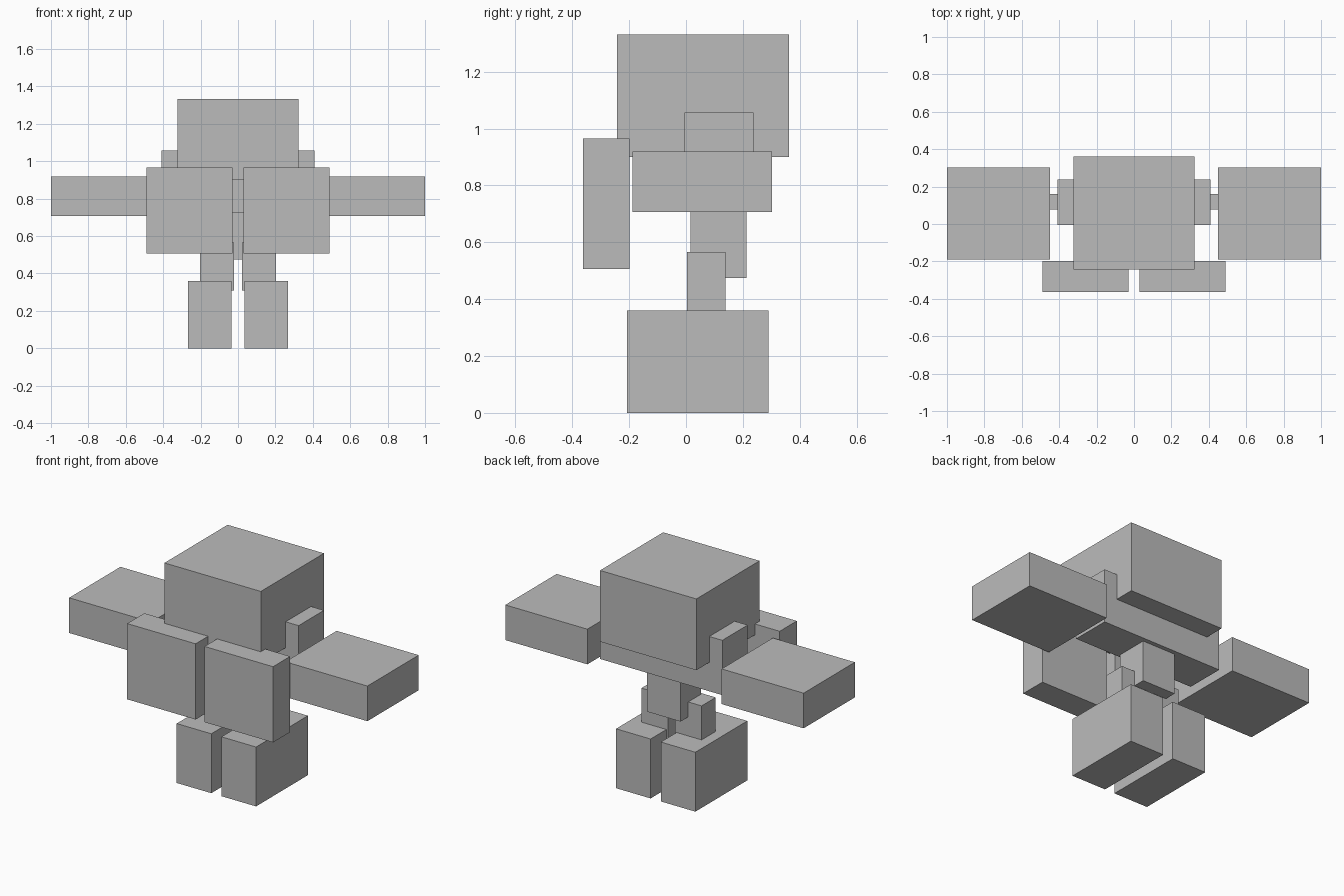
import bpy
import bmesh

if "Cube" in bpy.data.objects:
    bpy.data.objects.remove(bpy.data.objects["Cube"])

grey = bpy.data.materials.new("plain grey")
grey.diffuse_color = (0.5, 0.5, 0.5, 1.0)
grey.use_nodes = True
grey.node_tree.nodes["Principled BSDF"].inputs["Base Color"].default_value = grey.diffuse_color


def box(name, xs, ys, zs):
    """Axis-aligned box from its x, y and z ranges."""
    bm = bmesh.new()
    bmesh.ops.create_cube(bm, size=1.0)
    for v in bm.verts:
        v.co = [r[0] if c < 0 else r[1] for c, r in zip(v.co, (xs, ys, zs))]
    mesh = bpy.data.meshes.new(name)
    bm.to_mesh(mesh)
    bm.free()
    mesh.materials.append(grey)
    obj = bpy.data.objects.new(name, mesh)
    bpy.context.collection.objects.link(obj)


def pair(name, xs, ys, zs):
    """The same box on the right and the left side."""
    box("right_" + name, xs, ys, zs)
    box("left_" + name, (-xs[1], -xs[0]), ys, zs)


# Head, torso and hips on the centre line
box("head", (-0.323, 0.323), (-0.243, 0.362), (0.90, 1.332))
box("torso", (-0.41, 0.41), (-0.005, 0.238), (0.725, 1.057))
box("hips", (-0.112, 0.112), (0.015, 0.212), (0.475, 0.74))

# Chest plates hanging in front
pair("chest_plate", (0.03, 0.489), (-0.363, -0.199), (0.507, 0.966))

# Broad forearms on thin upper arms
pair("upper_arm", (0.38, 0.50), (0.077, 0.161), (0.77, 0.855))
pair("forearm", (0.45, 1.0), (-0.189, 0.302), (0.706, 0.919))

# Thin legs in heavy boots
pair("leg", (0.022, 0.202), (0.004, 0.139), (0.31, 0.566))
pair("boot", (0.034, 0.266), (-0.207, 0.29), (0.0, 0.36))
